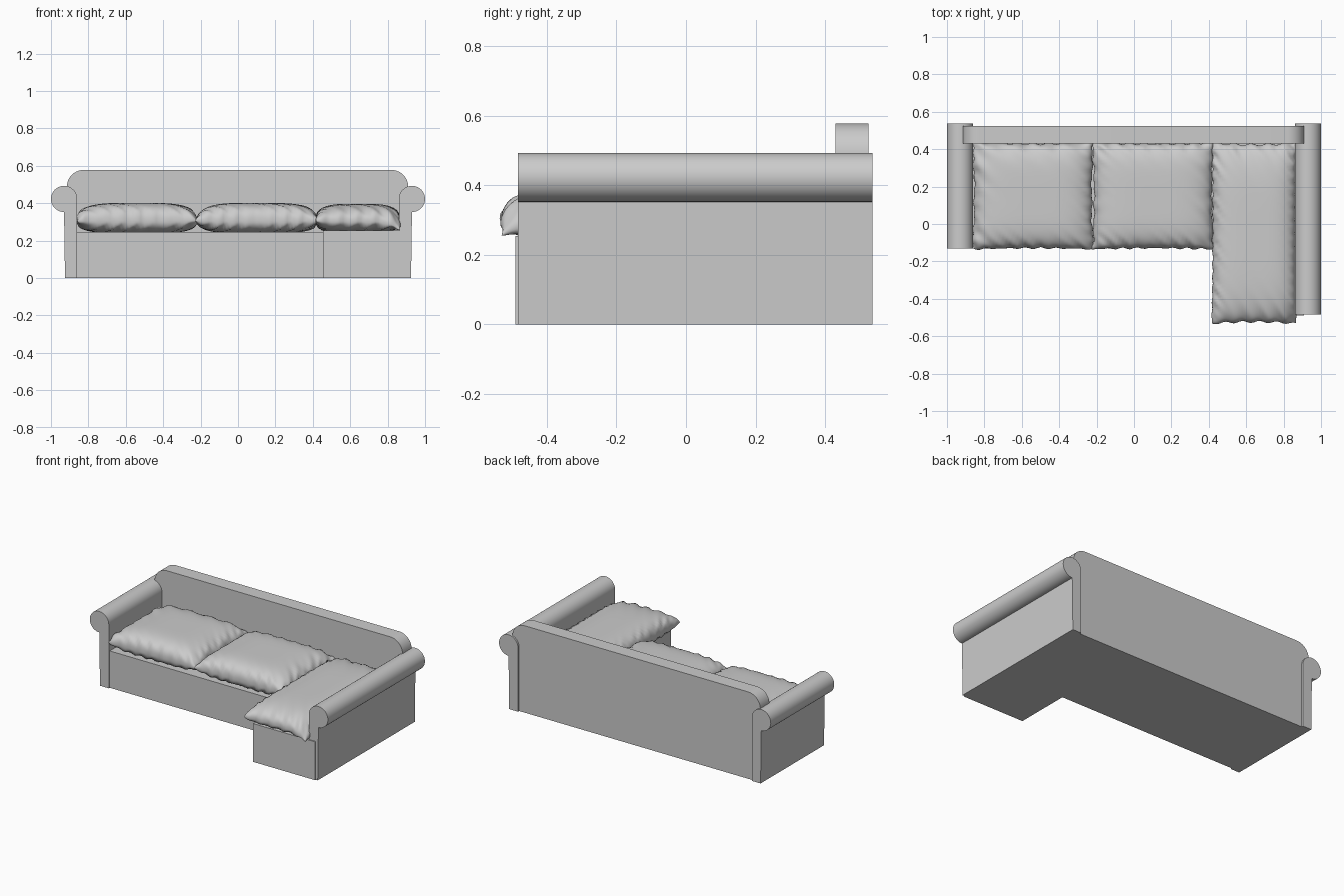
import bpy, bmesh, math, random
from math import sin, cos, pi

if "Cube" in bpy.data.objects:
    bpy.data.objects.remove(bpy.data.objects["Cube"])

random.seed(4)


def finish(name, bm, angle=35):
    bmesh.ops.recalc_face_normals(bm, faces=bm.faces)
    mesh = bpy.data.meshes.new(name)
    bm.to_mesh(mesh)
    bm.free()
    ob = bpy.data.objects.new(name, mesh)
    bpy.context.collection.objects.link(ob)
    bpy.ops.object.select_all(action='DESELECT')
    ob.select_set(True)
    bpy.context.view_layer.objects.active = ob
    bpy.ops.object.shade_smooth_by_angle(angle=math.radians(angle))
    return ob


def extrude_profile(name, pts, y0, y1):
    """Extrude an (x, z) outline from y0 to y1."""
    bm = bmesh.new()
    face = bm.faces.new([bm.verts.new((x, y0, z)) for x, z in pts])
    geo = bmesh.ops.extrude_face_region(bm, geom=[face])['geom']
    for v in geo:
        if isinstance(v, bmesh.types.BMVert):
            v.co.y = y1
    return finish(name, bm)


def arc(cx, cz, r, a0, a1, n):
    return [(cx + r * cos(math.radians(a0 + (a1 - a0) * i / n)),
             cz + r * sin(math.radians(a0 + (a1 - a0) * i / n))) for i in range(n + 1)]


def box(name, x0, x1, y0, y1, z1):
    return extrude_profile(name, [(x0, 0), (x1, 0), (x1, z1), (x0, z1)], y0, y1)


def cushion(name, x0, x1, y0, y1, z0, z1, nx, ny, droop=0.0):
    """Pillow from two sheets joined at a seam, with pinched, creased edges."""
    bm = bmesh.new()
    cx, cy, hx, hy = (x0 + x1) / 2, (y0 + y1) / 2, (x1 - x0) / 2, (y1 - y0) / 2
    seam = z0 + 0.42 * (z1 - z0)
    waves = [(random.uniform(9, 30), random.uniform(0, 6.3)) for _ in range(8)]

    def crease(k, t):
        return sum(sin(f * t + p) for f, p in waves[2 * k:2 * k + 2]) * 0.5

    for side in (1, -1):
        rows = []
        for j in range(ny + 1):
            row = []
            for i in range(nx + 1):
                u = sin(pi / 2 * (2 * i / nx - 1))
                v = sin(pi / 2 * (2 * j / ny - 1))
                fat = max(0, (1 - abs(u) ** 4) * (1 - abs(v) ** 5)) ** 0.42
                # creases run inward from each edge and fade towards the middle
                ex, ey = abs(u) ** 6, abs(v) ** 6
                w = (ex * crease(0 if u < 0 else 1, v * hy / 0.3 + u)
                     + ey * crease(2 if v < 0 else 3, u * hx / 0.3 + v))
                z = seam + fat * ((z1 - seam) if side > 0 else (z0 - seam))
                z += 0.012 * w * min(1, fat * 2)
                # seam waves, side pinch and sagging front corner
                x = cx + u * hx * (1 - 0.025 * (1 - v * v)) + 0.006 * u * ex * crease(1, v * hy / 0.3)
                y = cy + v * hy * (1 - 0.02 * (1 - u * u)) + 0.006 * v * ey * crease(2, u * hx / 0.3)
                z -= droop * max(0, u) ** 4 * max(0, -v) ** 8
                row.append(bm.verts.new((x, y, z)))
            rows.append(row)
        for j in range(ny):
            for i in range(nx):
                bm.faces.new((rows[j][i], rows[j][i + 1], rows[j + 1][i + 1], rows[j + 1][i]))
    bmesh.ops.remove_doubles(bm, verts=bm.verts, dist=0.0001)
    return finish(name, bm, 60)


# Rolled arms: upright panel with a round scroll leaning outwards
def arm(name, s, y_front):
    pts = [(0.86, 0)] + arc(0.93, 0.423, 0.07, 180, -90, 28) + [(0.925, 0)]
    extrude_profile(name, [(s * x, z) for x, z in pts], y_front, 0.537)


arm("left_arm", -1, -0.13)
arm("right_arm", 1, -0.483)

# Backrest with rounded top corners
back = [(-0.915, 0), (0.91, 0)] + arc(0.82, 0.488, 0.09, 0, 90, 10) + arc(-0.825, 0.488, 0.09, 90, 180, 10)
extrude_profile("backrest", back, 0.43, 0.525)

# Upholstered bases
box("seat_base", -0.862, 0.46, -0.12, 0.44, 0.245)
box("chaise_base", 0.455, 0.91, -0.49, 0.44, 0.255)

# Loose seat cushions
cushion("left_seat_cushion", -0.863, -0.218, -0.135, 0.435, 0.238, 0.402, 48, 48)
cushion("middle_seat_cushion", -0.222, 0.425, -0.135, 0.435, 0.238, 0.402, 48, 48)
cushion("chaise_cushion", 0.415, 0.868, -0.533, 0.435, 0.24, 0.397, 44, 64, 0.05)
